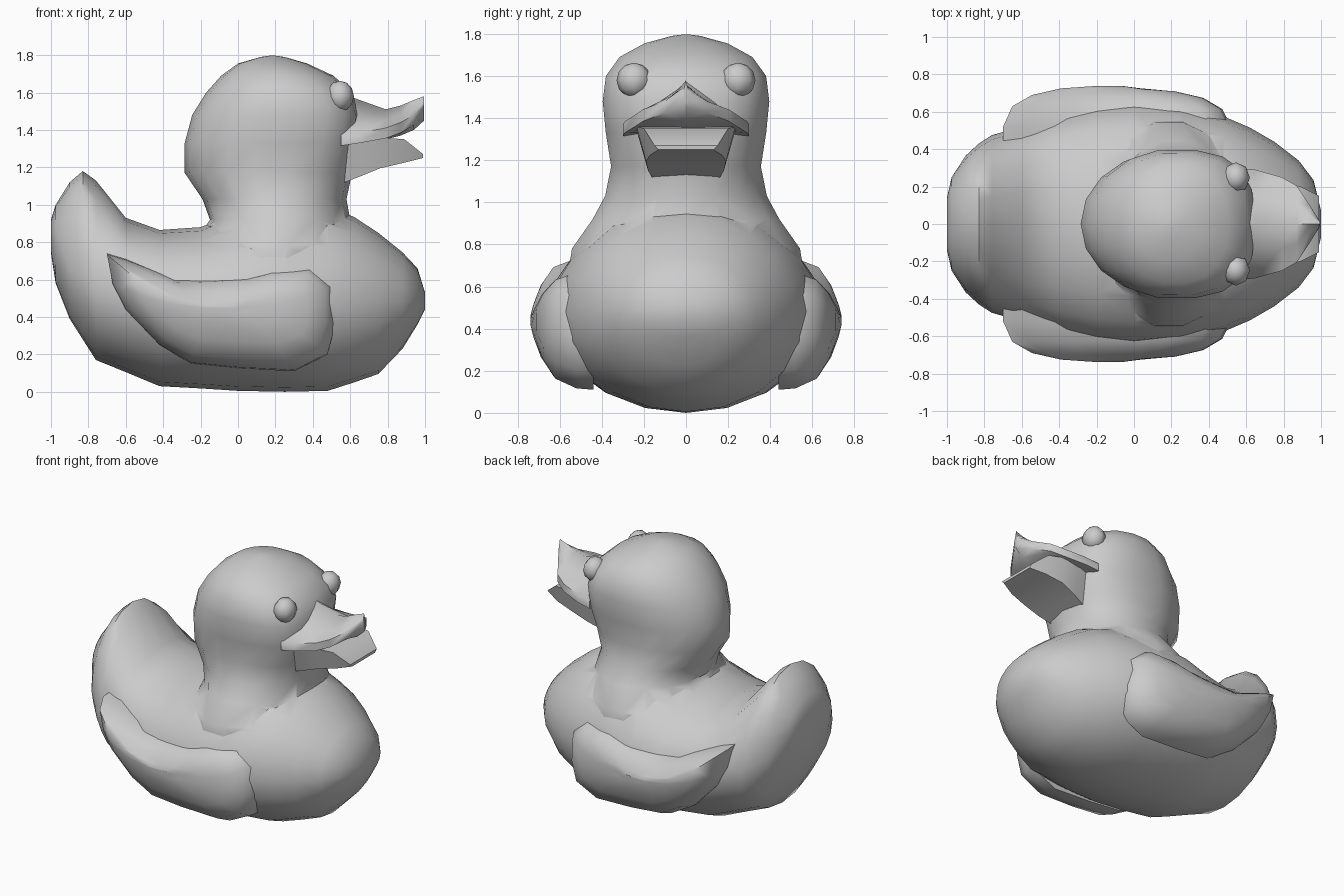
import bpy, bmesh, math

if "Cube" in bpy.data.objects:
    bpy.data.objects.remove(bpy.data.objects["Cube"])


def finish(bm, name, angle=50):
    bmesh.ops.recalc_face_normals(bm, faces=bm.faces)
    me = bpy.data.meshes.new(name)
    bm.to_mesh(me)
    bm.free()
    ob = bpy.data.objects.new(name, me)
    bpy.context.collection.objects.link(ob)
    smooth(ob, angle)
    return ob


def smooth(ob, angle):
    bpy.ops.object.select_all(action='DESELECT')
    bpy.context.view_layer.objects.active = ob
    ob.select_set(True)
    bpy.ops.object.shade_smooth_by_angle(angle=math.radians(angle))


def loft(name, rings, angle=50):
    """Skin a list of equal-length point rings and cap both ends."""
    bm = bmesh.new()
    vs = [[bm.verts.new(p) for p in r] for r in rings]
    n = len(rings[0])
    for a, b in zip(vs, vs[1:]):
        for i in range(n):
            j = (i + 1) % n
            bm.faces.new((a[i], a[j], b[j], b[i]))
    bm.faces.new(vs[0])
    bm.faces.new(vs[-1])
    return finish(bm, name, angle)


def body_ring(x, bot, top, hw, mid, n=20):
    pts = []
    for i in range(n):
        t = 2 * math.pi * i / n
        s = math.sin(t)
        pts.append((x, hw * math.cos(t), mid + s * ((top - mid) if s > 0 else (mid - bot))))
    return pts


def head_ring(z, x0, x1, hw, box, n=18):
    """Oval ring; the front half is squarer where box is below 1."""
    pts = []
    for i in range(n):
        c, s = math.cos(2 * math.pi * i / n), math.sin(2 * math.pi * i / n)
        e = box if c > 0 else 1
        pts.append(((x0 + x1) / 2 + (x1 - x0) / 2 * math.copysign(abs(c) ** e, c),
                    hw * math.copysign(abs(s) ** e, s), z))
    return pts


# Body with upturned tail: x, bottom, top, half width, widest height
body = [(-1.0, .74, .92, .14, .85), (-.975, .58, 1.0, .25, .80), (-.9, .39, 1.12, .365, .66),
        (-.83, .28, 1.18, .43, .61), (-.76, .17, 1.13, .475, .56), (-.6, .105, .93, .52, .53),
        (-.42, .03, .865, .575, .49), (-.2, .018, .88, .63, .48), (0, .005, .96, .65, .48),
        (.25, 0, 1.0, .63, .48), (.48, .005, .99, .575, .48), (.62, .05, .935, .515, .48),
        (.75, .095, .85, .44, .48), (.88, .23, .745, .34, .48), (.96, .36, .66, .235, .49),
        (1.0, .44, .53, .07, .49)]
body = loft("body", [body_ring(*r) for r in body])

# Head and neck: z, back x, front x, half width, front squareness
head = [(.58, -.28, .62, .58, 1), (.78, -.24, .62, .55, 1), (.92, -.15, .60, .45, 1),
        (1.03, -.19, .58, .39, 1), (1.17, -.285, .61, .36, .8), (1.33, -.285, .635, .385, .7),
        (1.48, -.245, .65, .40, .72), (1.6, -.17, .61, .385, .8), (1.69, -.09, .51, .32, .9),
        (1.755, .0, .37, .20, 1), (1.79, .12, .25, .07, 1), (1.797, .17, .20, .015, 1)]
head = loft("head", [head_ring(*r) for r in head])

# Merge head into the body so the neck shades as one skin
union = body.modifiers.new("union", 'BOOLEAN')
union.operation, union.object = 'UNION', head
bpy.context.view_layer.objects.active = body
bpy.ops.object.modifier_apply(modifier="union")
bpy.data.objects.remove(head)
smooth(body, 75)
body.name = "body_and_head"


# Upper bill: x, half width, ridge z, side z, underside z
def bill_ring(x, w, top, side, bot):
    half = [(w * .52, side + (top - side) * .42), (w, side), (w, side - .055)]
    pts = [(x, 0, top)] + [(x, y, z) for y, z in half] + [(x, 0, bot)]
    return pts + [(x, -y, z) for y, z in reversed(half)]


upper = [(.55, .30, 1.60, 1.37, 1.34), (.65, .29, 1.56, 1.385, 1.34), (.79, .25, 1.51, 1.41, 1.35),
         (.87, .205, 1.53, 1.44, 1.37), (.94, .10, 1.56, 1.48, 1.40), (.995, .012, 1.58, 1.53, 1.45)]
loft("upper_bill", [bill_ring(*r) for r in upper], 60)

# Lower bill: x, top half width, bottom half width, top z, bottom z
lower = [(.52, .22, .15, 1.36, 1.10), (.65, .24, .18, 1.36, 1.15), (.76, .235, .19, 1.36, 1.195),
         (.89, .20, .17, 1.35, 1.225), (.99, .15, .13, 1.27, 1.25)]
loft("lower_bill", [[(x, a, t), (x, -a, t), (x, -b, u), (x, b, u)] for x, a, b, t, u in lower], 35)

# Wings: side outline, bulging outward in shrinking rings (x scale, z scale, y)
outline = [(-.70, .74), (-.60, .71), (-.35, .61), (-.15, .615), (.06, .63), (.2, .665), (.40, .67),
           (.51, .57), (.52, .36), (.48, .2), (.30, .11), (0, .125), (-.25, .15), (-.42, .25),
           (-.60, .44), (-.67, .58)]
steps = [(1, 1, .44), (1, .98, .52), (.92, .84, .63), (.75, .55, .69), (.5, .25, .725), (.2, .08, .738)]
for side, label in ((1, "left_wing"), (-1, "right_wing")):
    loft(label, [[(-.08 + (x + .08) * sx, side * (y - .03 * max(0, x) * (y > .6)), .44 + (z - .44) * sz)
                  for x, z in outline] for sx, sz, y in steps])

# Eyes
for side, label in ((1, "left_eye"), (-1, "right_eye")):
    bm = bmesh.new()
    bmesh.ops.create_uvsphere(bm, u_segments=8, v_segments=6, radius=.083)
    bmesh.ops.scale(bm, vec=(.9, 1, 1), verts=bm.verts)
    bmesh.ops.translate(bm, vec=(.545, side * .247, 1.58), verts=bm.verts)
    finish(bm, label, 60)
